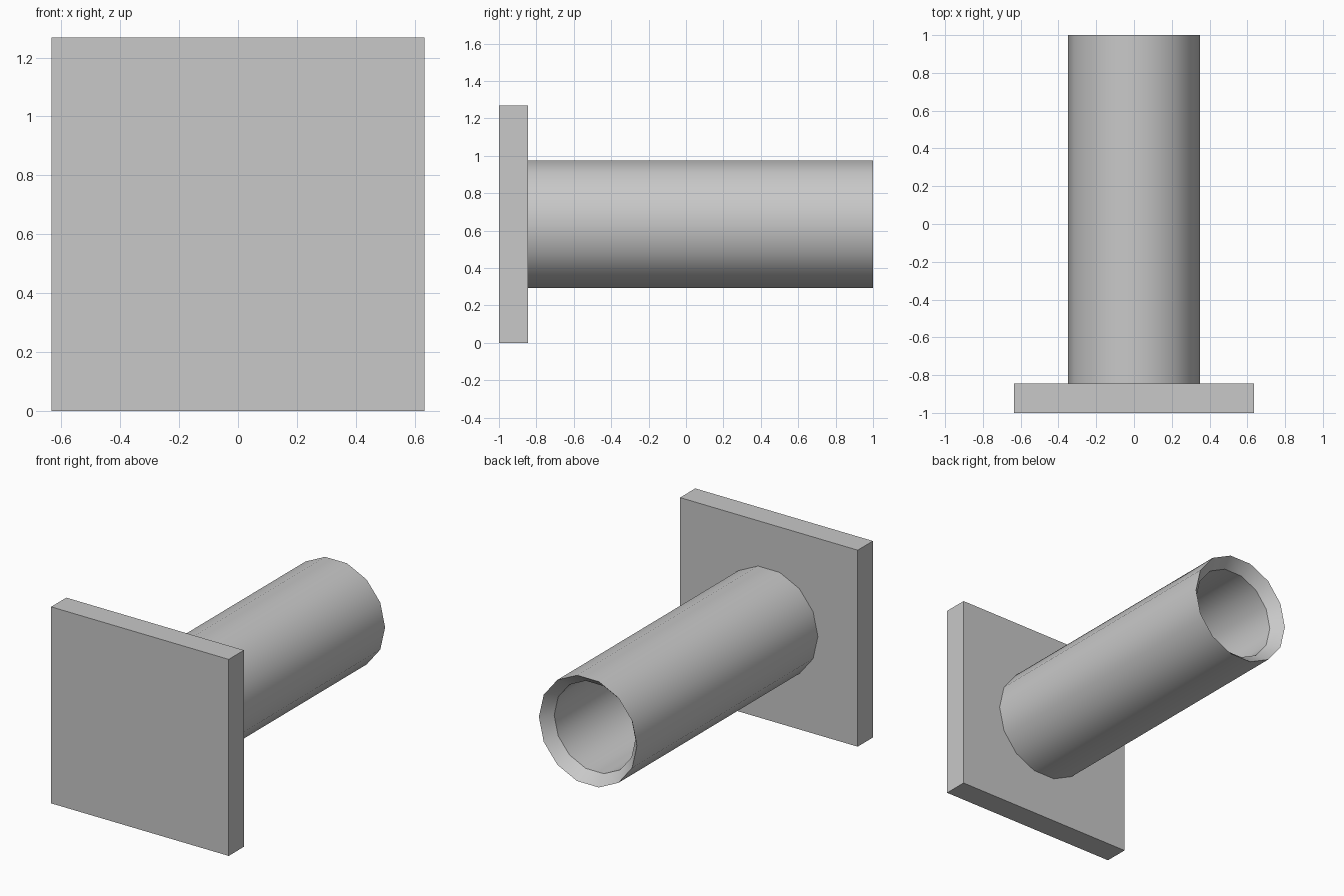
import bpy
import bmesh
from math import cos, sin, pi, radians

default = bpy.data.objects.get("Cube")
if default:
    bpy.data.objects.remove(default, do_unlink=True)

# Dimensions
HALF = 0.634          # half width of the square plate
CENTRE_Z = HALF       # axis height of the tube
PLATE_BACK = -0.845   # rear face of the plate
SIDES = 14

# Single grey finish
grey = bpy.data.materials.new("plain grey")
grey.use_nodes = True
colour = (0.58, 0.58, 0.58, 1)
grey.diffuse_color = colour
grey.node_tree.nodes["Principled BSDF"].inputs["Base Color"].default_value = colour


def add_object(name, bm):
    bmesh.ops.recalc_face_normals(bm, faces=bm.faces[:])
    mesh = bpy.data.meshes.new(name)
    bm.to_mesh(mesh)
    bm.free()
    mesh.materials.append(grey)
    obj = bpy.data.objects.new(name, mesh)
    bpy.context.collection.objects.link(obj)
    return obj


# Square mounting plate
bm = bmesh.new()
bmesh.ops.create_cube(bm, size=1)
depth = PLATE_BACK + 1
bmesh.ops.scale(bm, vec=(2 * HALF, depth, 2 * HALF), verts=bm.verts)
bmesh.ops.translate(bm, vec=(0, -1 + depth / 2, HALF), verts=bm.verts)
add_object("mounting_plate", bm)

# Hollow tube with a chamfered mouth: closed (radius, y) profile turned about the y axis
profile = [(0.35, PLATE_BACK), (0.35, 1), (0.29, 0.93), (0.29, PLATE_BACK)]
bm = bmesh.new()
rings = []
for radius, y in profile:
    angles = [2 * pi * i / SIDES for i in range(SIDES)]
    rings.append([bm.verts.new((radius * cos(a), y, CENTRE_Z + radius * sin(a)))
                  for a in angles])
for k, ring in enumerate(rings):
    following = rings[(k + 1) % len(rings)]
    for i in range(SIDES):
        j = (i + 1) % SIDES
        bm.faces.new((ring[i], ring[j], following[j], following[i]))
tube = add_object("hollow_tube", bm)

# Smooth the round walls, keep the rim edges sharp
bpy.ops.object.select_all(action='DESELECT')
tube.select_set(True)
bpy.context.view_layer.objects.active = tube
bpy.ops.object.shade_smooth_by_angle(angle=radians(30))
